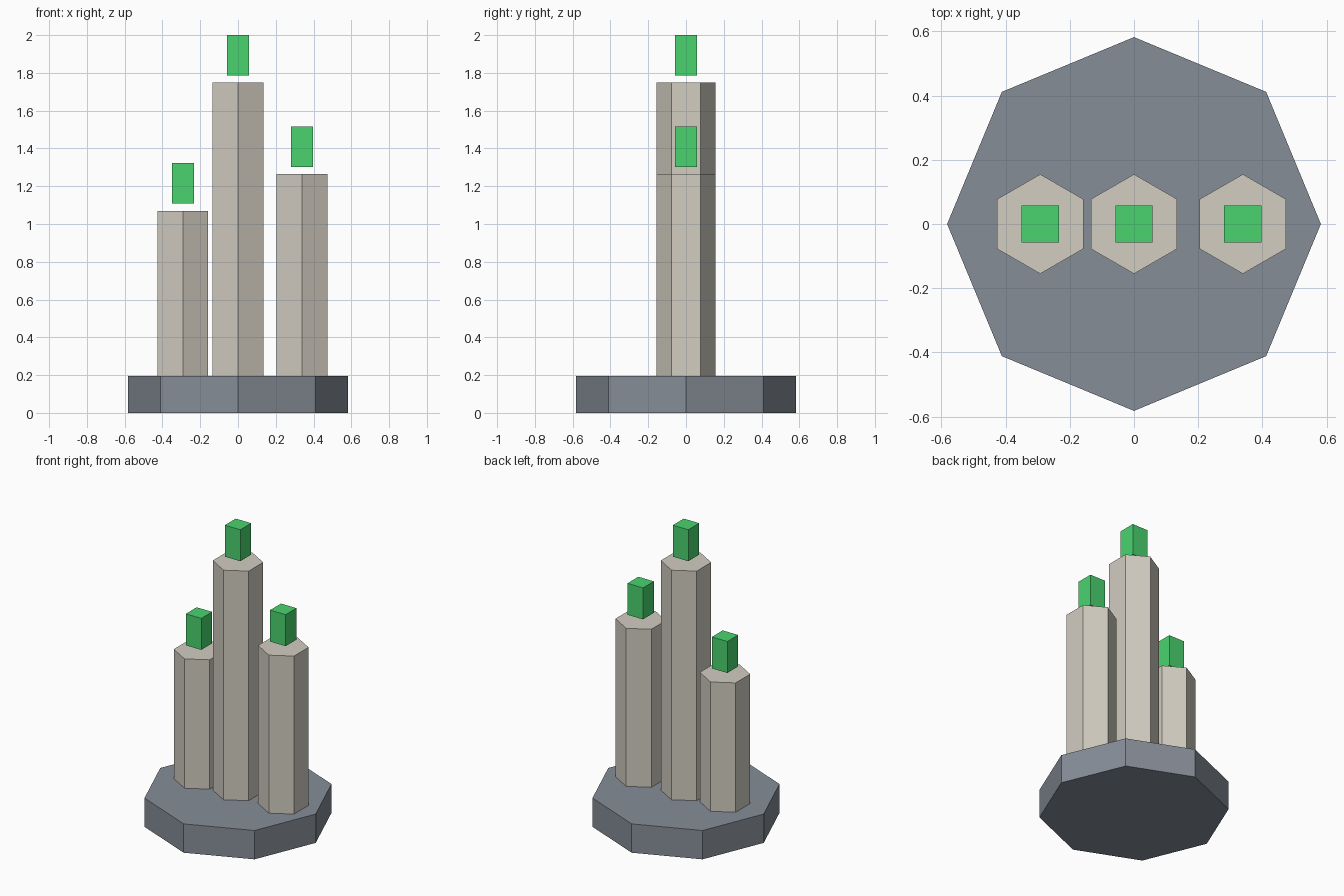
import bpy

cube = bpy.data.objects.get("Cube")
if cube:
    bpy.data.objects.remove(cube, do_unlink=True)


def linear(c):
    c /= 255
    return c / 12.92 if c <= 0.04045 else ((c + 0.055) / 1.055) ** 2.4


def make_material(name, *rgb):
    mat = bpy.data.materials.new(name)
    mat.use_nodes = True
    colour = [linear(c) for c in rgb] + [1]
    mat.diffuse_color = colour
    mat.node_tree.nodes["Principled BSDF"].inputs["Base Color"].default_value = colour
    return mat


slate = make_material("slate grey", 134, 141, 151)
stone = make_material("pale stone", 210, 205, 193)
green = make_material("crystal green", 74, 212, 111)


def finish(name, mat):
    obj = bpy.context.object
    obj.name = obj.data.name = name
    obj.data.materials.append(mat)


def prism(name, mat, sides, radius, x, bottom, top):
    bpy.ops.mesh.primitive_cylinder_add(
        vertices=sides, radius=radius, depth=top - bottom,
        location=(x, 0, (bottom + top) / 2))
    finish(name, mat)


def block(name, mat, width, x, bottom, top):
    bpy.ops.mesh.primitive_cube_add(size=1, location=(x, 0, (bottom + top) / 2))
    bpy.context.object.scale = (width, width, top - bottom)
    bpy.ops.object.transform_apply(location=False, rotation=False, scale=True)
    finish(name, mat)


# Octagonal plinth
BASE_TOP = 0.195
prism("base", slate, 8, 0.582, 0, 0, BASE_TOP)

# Hexagonal columns, each with a block floating just above it
for side, x, top in (("right", -0.292, 1.07), ("middle", 0, 1.748), ("left", 0.339, 1.264)):
    prism(side + "_column", stone, 6, 0.155, x, BASE_TOP, top)
    block(side + "_crystal", green, 0.116, x, top + 0.039, top + 0.252)
